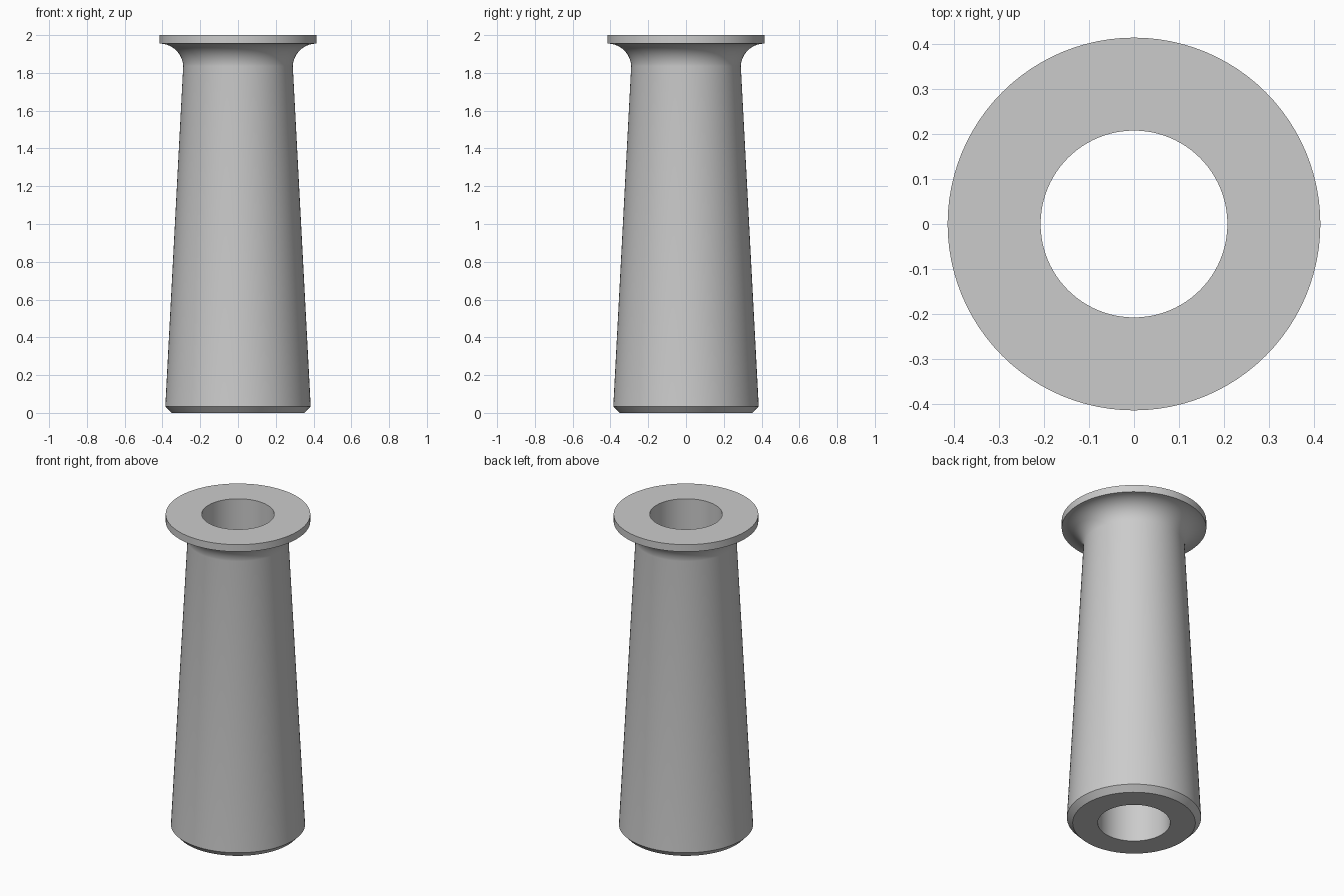
import bpy, bmesh, math

cube = bpy.data.objects.get("Cube")
if cube:
    bpy.data.objects.remove(cube, do_unlink=True)

SEGMENTS = 96
BORE, RIM, HEIGHT = 0.208, 0.415, 2.0
FILLET, RIM_BOTTOM = 0.125, 1.955

# Plain grey material
grey = bpy.data.materials.new("plain_grey")
grey.use_nodes = True
colour = (0.6, 0.6, 0.6, 1)
grey.diffuse_color = colour
grey.node_tree.nodes["Principled BSDF"].inputs["Base Color"].default_value = colour

# Cross-section: bore foot, chamfered base, tapered wall
profile = [(BORE, 0), (0.352, 0), (0.385, 0.035)]

# Concave fillet from the wall out to the flange
for i in range(17):
    a = math.radians(177 - 87 * i / 16)
    profile.append((RIM + FILLET * math.cos(a),
                    RIM_BOTTOM - FILLET + FILLET * math.sin(a)))

# Flange edge and top of the bore
profile += [(RIM, HEIGHT), (BORE, HEIGHT)]

# Revolve the closed section around z
bm = bmesh.new()
verts = [bm.verts.new((r, 0, z)) for r, z in profile]
edges = [bm.edges.new((v, verts[(i + 1) % len(verts)])) for i, v in enumerate(verts)]
bmesh.ops.spin(bm, geom=verts + edges, cent=(0, 0, 0), axis=(0, 0, 1),
               angle=math.tau, steps=SEGMENTS, use_merge=True)
bmesh.ops.remove_doubles(bm, verts=bm.verts, dist=0.0001)
bmesh.ops.recalc_face_normals(bm, faces=bm.faces)
mesh = bpy.data.meshes.new("flanged_sleeve")
bm.to_mesh(mesh)
bm.free()
mesh.materials.append(grey)

sleeve = bpy.data.objects.new("flanged_sleeve", mesh)
bpy.context.collection.objects.link(sleeve)
bpy.ops.object.select_all(action="DESELECT")
sleeve.select_set(True)
bpy.context.view_layer.objects.active = sleeve
bpy.ops.object.shade_smooth_by_angle(angle=math.radians(30))
